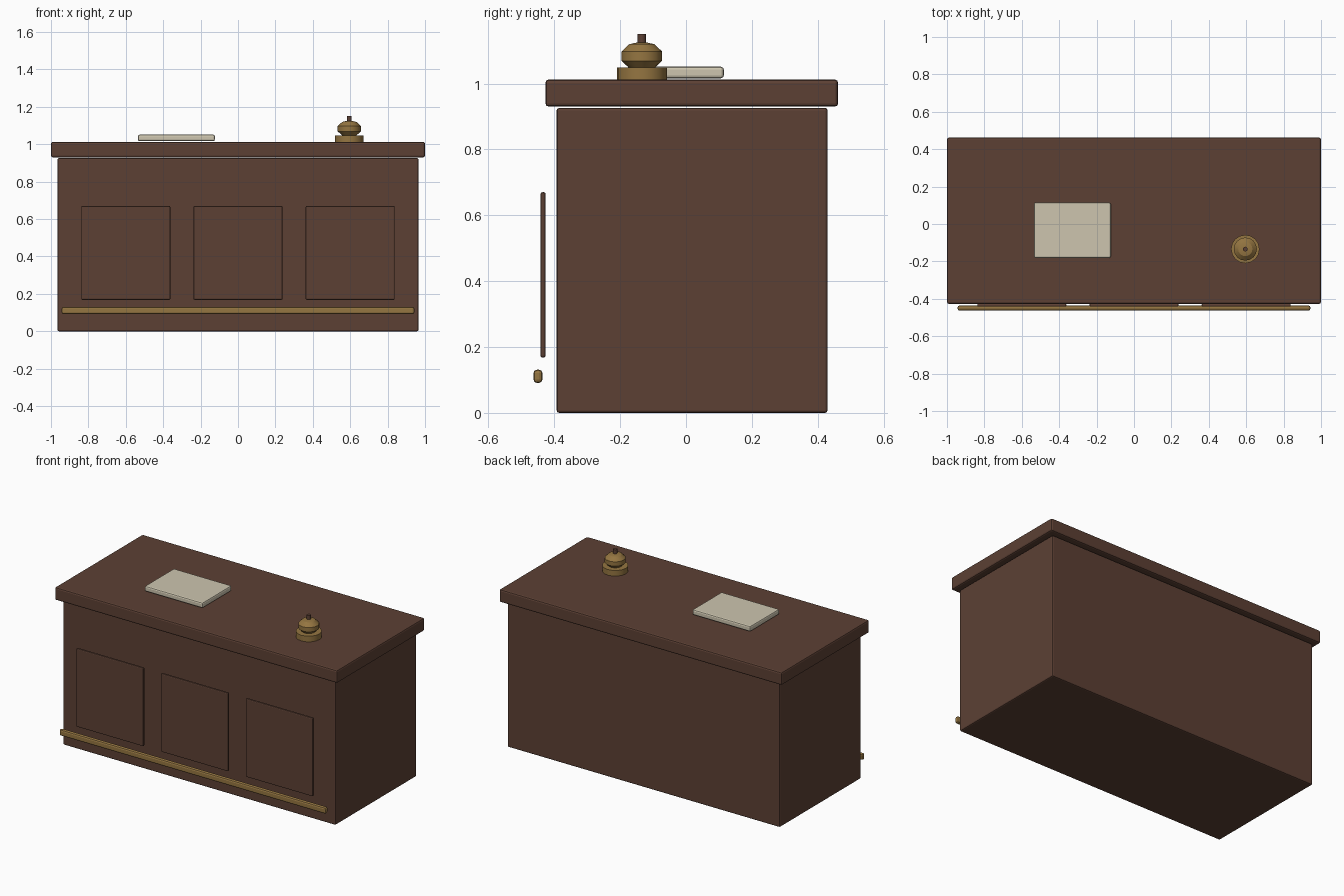
import bpy
from math import radians

cube = bpy.data.objects.get("Cube")
if cube:
    bpy.data.objects.remove(cube)


def material(name, rgb):
    m = bpy.data.materials.new(name)
    m.use_nodes = True
    m.diffuse_color = (*rgb, 1)
    m.node_tree.nodes["Principled BSDF"].inputs["Base Color"].default_value = (*rgb, 1)
    return m


wood = material("dark wood", (0.107, 0.051, 0.034))
brass = material("aged brass", (0.30, 0.18, 0.053))
paper = material("cream paper", (0.61, 0.56, 0.43))


def finish(name, mat):
    ob = bpy.context.object
    ob.name = ob.data.name = name
    ob.data.materials.append(mat)
    return ob


def box(name, mat, low, high, bevel, segments=2):
    """Bevelled box between two corners."""
    bpy.ops.mesh.primitive_cube_add(size=1, location=[(a + b) / 2 for a, b in zip(low, high)])
    ob = finish(name, mat)
    ob.scale = [b - a for a, b in zip(low, high)]
    bpy.ops.object.transform_apply(location=False, rotation=False, scale=True)
    mod = ob.modifiers.new("edge bevel", 'BEVEL')
    mod.width, mod.segments = bevel, segments
    return ob


def cylinder(name, mat, radius, bottom, top):
    bpy.ops.mesh.primitive_cylinder_add(vertices=16, radius=radius, depth=top - bottom,
                                        location=(bell_x, bell_y, (bottom + top) / 2))
    ob = finish(name, mat)
    bpy.ops.object.shade_smooth_by_angle(angle=radians(30))
    return ob


# Desk body and overhanging worktop
box("desk_body", wood, (-0.965, -0.393, 0), (0.965, 0.43, 0.926), 0.008)
box("worktop", wood, (-1, -0.427, 0.93), (1, 0.462, 1.012), 0.01)

# Three raised front panels
for side, x in (("right", -0.6), ("middle", 0), ("left", 0.6)):
    box(f"front_panel_{side}", wood, (x - 0.238, -0.442, 0.168), (x + 0.238, -0.426, 0.67), 0.006)

# Foot rail
box("foot_rail", brass, (-0.943, -0.463, 0.091), (0.943, -0.436, 0.131), 0.01)

# Guest book
box("guest_book", paper, (-0.535, -0.182, 1.016), (-0.124, 0.115, 1.051), 0.009)

# Service bell: base, rounded body and push button
bell_x, bell_y = 0.595, -0.134
cylinder("bell_base", brass, 0.076, 1.012, 1.048)
bpy.ops.mesh.primitive_uv_sphere_add(segments=16, ring_count=5, radius=0.065,
                                     location=(bell_x, bell_y, 1.083))
dome = finish("bell_dome", brass)
dome.scale.z = 0.69
bpy.ops.object.transform_apply(location=False, rotation=False, scale=True)
bpy.ops.object.shade_smooth_by_angle(angle=radians(30))
cylinder("bell_button", wood, 0.0125, 1.11, 1.151)
